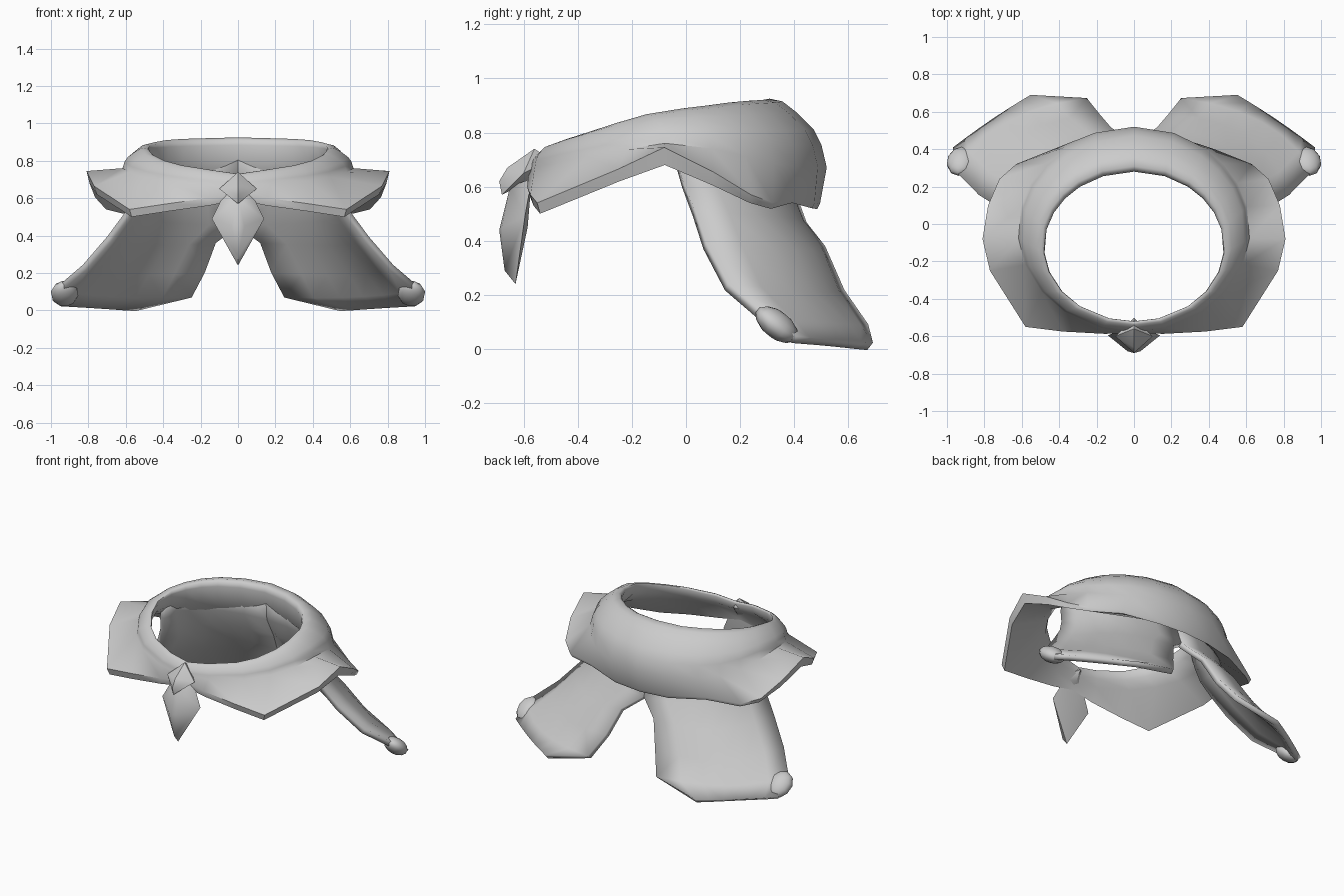
import bpy, bmesh
from math import sin, cos, radians
from mathutils import Vector

cube = bpy.data.objects.get("Cube")
if cube:
    bpy.data.objects.remove(cube)

cloth = bpy.data.materials.new("grey_cloth")
cloth.use_nodes = True
GREY = (0.6, 0.6, 0.6, 1)
cloth.diffuse_color = GREY
cloth.node_tree.nodes["Principled BSDF"].inputs["Base Color"].default_value = GREY


def finish(bm, name, angle=40):
    bmesh.ops.recalc_face_normals(bm, faces=bm.faces)
    mesh = bpy.data.meshes.new(name)
    bm.to_mesh(mesh)
    bm.free()
    mesh.materials.append(cloth)
    obj = bpy.data.objects.new(name, mesh)
    bpy.context.collection.objects.link(obj)
    bpy.ops.object.select_all(action="DESELECT")
    obj.select_set(True)
    bpy.context.view_layer.objects.active = obj
    bpy.ops.object.shade_smooth_by_angle(angle=radians(angle))
    return obj


def loft(sections, name, closed=False, angle=40):
    """Skin equal-length sections; closed joins them into a ring-shaped solid."""
    bm = bmesh.new()
    rows = [[bm.verts.new(p) for p in s] for s in sections]
    n = len(rows[0])
    for i in range(len(rows) - (not closed)):
        a, b = rows[i], rows[(i + 1) % len(rows)]
        for j in range(n - (not closed)):
            k = (j + 1) % n
            bm.faces.new((a[j], a[k], b[k], b[j]))
    return finish(bm, name, angle)


def hull(points, name, angle):
    bm = bmesh.new()
    for p in points:
        bm.verts.new(p)
    bmesh.ops.convex_hull(bm, input=bm.verts)
    return finish(bm, name, angle)


def sample(values, t):
    f = t * (len(values) - 1)
    i = min(int(f), len(values) - 2)
    return values[i] + (values[i + 1] - values[i]) * (f - i)


# Collar and cape flaps: one rolled ring whose lower edge flares out at the sides
TOP = (0.73, 0.785, 0.878, 0.915, 0.925)
BOTTOM = (0.61, 0.65, 0.7, 0.53, 0.515)
ROLL = ((.12, .45), (0, .1), (.03, .03), (.12, 0), (.32, .025), (.55, .13),
        (.8, .28), (.92, .42), (1, .62))

# Angle from the front, flared edge point, edge thickness
EDGE = ((0, (0, -.585, .62), .03), (16, (.16, -.587, .6), .04),
        (37, (.38, -.575, .57), .04), (53, (.58, -.55, .54), .04),
        (70, (.77, -.25, .665), .045), (85, (.81, -.08, .745), .065),
        (103, (.78, .1, .655), .05), (117, (.72, .24, .57), .03),
        (130, (.63, .32, .54), .022), (143, (.43, .4, .56), .02),
        (160, (.2, .475, .54), .02), (180, (0, .495, .537), .02))


def ring_section(angle, edge, thick, side):
    a = radians(angle)
    inner = Vector((0.48 * sin(a), -0.12 - 0.4 * cos(a)))
    outer = Vector((0.62 * sin(a), -0.03 - 0.55 * cos(a)))
    top, low = sample(TOP, angle / 180), sample(BOTTOM, angle / 180)
    points = [(*inner.lerp(outer, f), top + (low - top) * d) for f, d in ROLL]
    x, y, z = edge
    points += [edge, (x * .98, y * .98, z - thick), (*inner.lerp(outer, .75), low + .03)]
    return [(px * side, py, pz) for px, py, pz in points]


ring = [ring_section(*e, 1) for e in EDGE]
ring += [ring_section(*e, -1) for e in EDGE[-2:0:-1]]
loft(ring, "collar_with_flaps", closed=True, angle=50)

# Tails: outer edge, middle pull and inner edge of each row, from collar lining to hem
TAIL = (((.5, -.05, .82), (.5, .3, .84), (0, .31, .86)),
        ((.53, -.04, .7), (.53, .3, .7), (0, .32, .7)),
        ((.55, -.01, .6), (.53, .38, .58), (0, .39, .57)),
        ((.6, .03, .5), (.5, .43, .48), (0, .43, .46)),
        ((.69, .07, .38), (.58, .5, .34), (.12, .5, .37)),
        ((.82, .15, .23), (.7, .55, .18), (.18, .57, .21)),
        ((.95, .28, .12), (.75, .6, .07), (.25, .66, .08)),
        ((.96, .4, .035), (.76, .55, .02), (.55, .68, .01)))


def curve_row(row, side):
    a, b, c = (Vector((x * side, y, z)) for x, y, z in row)
    return [a.lerp(b, t).lerp(b.lerp(c, t), t) for t in (i / 6 for i in range(7))]


for side, label in ((1, "left"), (-1, "right")):
    tail = loft([curve_row(r, side) for r in TAIL], label + "_tail")
    solid = tail.modifiers.new("thickness", "SOLIDIFY")
    solid.thickness = 0.035
    solid.offset = 0

    # Rolled corner at the outer end of the tail
    bm = bmesh.new()
    bmesh.ops.create_uvsphere(bm, u_segments=10, v_segments=7, radius=1)
    corner = finish(bm, label + "_tail_corner", 60)
    corner.scale = (0.075, 0.092, 0.05)
    corner.rotation_euler = (radians(-38), radians(12 * side), 0)
    corner.location = (0.927 * side, 0.335, 0.09)

# Knot at the throat
hull([(0, -.56, .74), (.1, -.6, .65), (-.1, -.6, .65), (0, -.68, .57),
      (0, -.69, .62), (0, -.66, .67), (0, -.5, .7), (0, -.54, .64)], "knot", 50)

# Pointed end hanging from the knot
hull([(.07, -.57, .63), (-.07, -.57, .63), (0, -.65, .6), (.14, -.595, .49),
      (-.14, -.595, .49), (.035, -.68, .45), (-.035, -.68, .45), (0, -.69, .44),
      (0, -.67, .29), (0, -.63, .24), (0, -.585, .45)], "hanging_point", 50)
